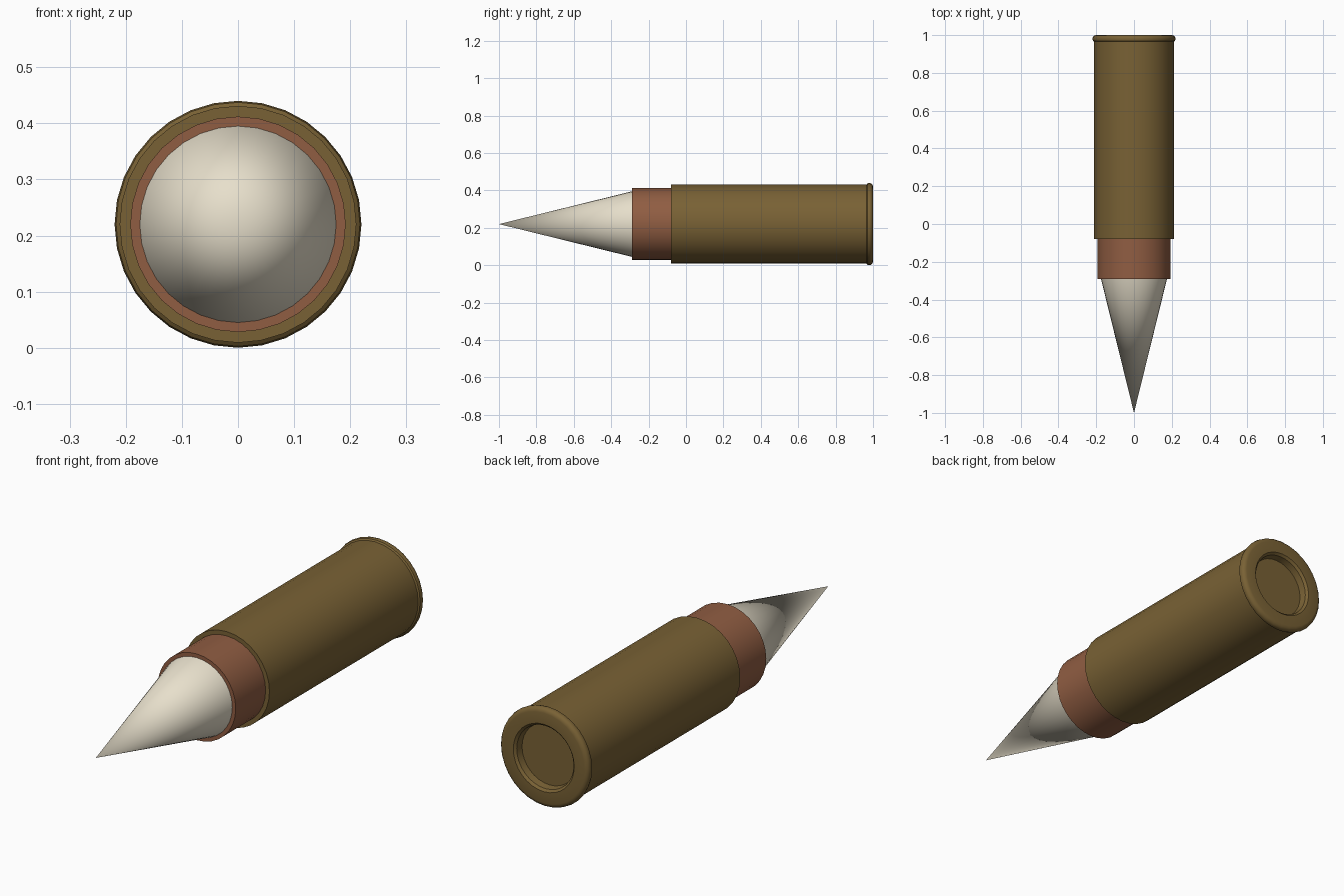
import bpy, bmesh, math

if "Cube" in bpy.data.objects:
    bpy.data.objects.remove(bpy.data.objects["Cube"])

SEGMENTS = 32
AXIS_Z = 0.22


def material(name, rgb):
    mat = bpy.data.materials.new(name)
    mat.diffuse_color = (*rgb, 1)
    mat.use_nodes = True
    mat.node_tree.nodes["Principled BSDF"].inputs["Base Color"].default_value = mat.diffuse_color
    return mat


def lathe(name, profile, mat, angle=35):
    """Revolve (radius, y) points, listed front to back, about the long axis."""
    bm = bmesh.new()
    rings = []
    for r, y in profile:
        if r == 0:
            rings.append([bm.verts.new((0, y, AXIS_Z))] * SEGMENTS)
        else:
            rings.append([bm.verts.new((r * math.cos(a), y, AXIS_Z + r * math.sin(a)))
                          for a in (i * math.tau / SEGMENTS for i in range(SEGMENTS))])
    for a, b in zip(rings, rings[1:]):
        for i in range(SEGMENTS):
            j = (i + 1) % SEGMENTS
            bm.faces.new(list(dict.fromkeys((a[i], a[j], b[j], b[i]))))
    bmesh.ops.recalc_face_normals(bm, faces=bm.faces)
    mesh = bpy.data.meshes.new(name)
    bm.to_mesh(mesh)
    bm.free()
    obj = bpy.data.objects.new(name, mesh)
    bpy.context.collection.objects.link(obj)
    mesh.materials.append(mat)
    bpy.ops.object.select_all(action='DESELECT')
    obj.select_set(True)
    bpy.context.view_layer.objects.active = obj
    bpy.ops.object.shade_smooth_by_angle(angle=math.radians(angle))
    return obj


brass = material("brass", (0.19, 0.12, 0.035))
copper = material("copper", (0.28, 0.11, 0.055))
ivory = material("ivory", (0.80, 0.74, 0.60))

# Pointed nose cone
lathe("nose_cone", [(0, -1.0), (0.175, -0.29), (0, -0.29)], ivory)

# Copper collar between nose and case
lathe("collar", [(0, -0.29), (0.192, -0.29), (0.192, -0.08), (0, -0.08)], copper)

# Long case with a rounded rim and a round recess in the back
rim = [(0.20 + 0.02 * math.cos(t), 0.98 + 0.02 * math.sin(t))
       for t in (math.radians(-90 + 30 * i) for i in range(7))]
lathe("case", [(0, -0.08), (0.211, -0.08), (0.211, 0.965)] + rim[2:]
      + [(0.15, 1.0), (0.14, 0.99), (0.135, 0.96), (0, 0.96)], brass)
